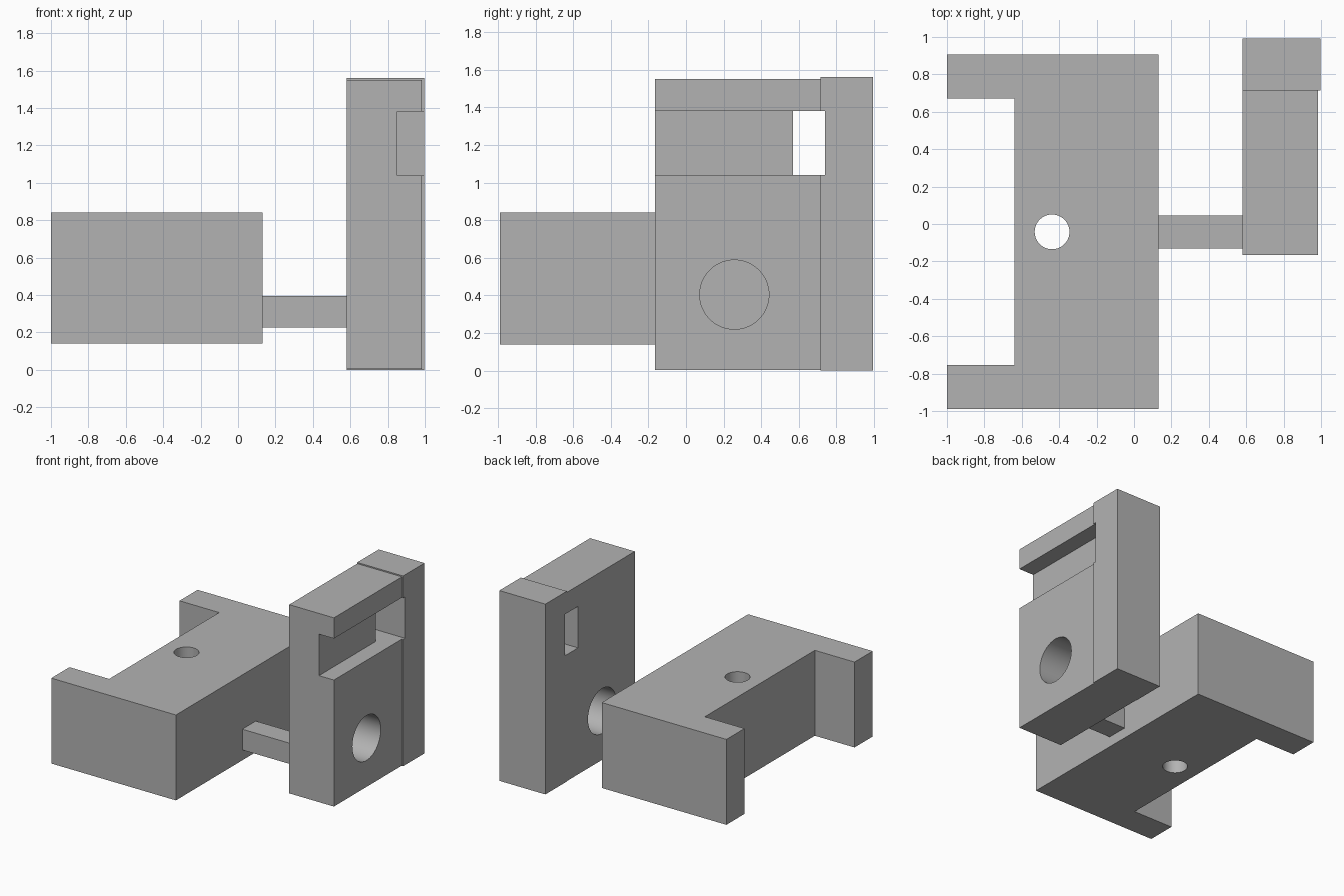
import bpy, bmesh, math
from mathutils import Matrix

cube = bpy.data.objects.get("Cube")
if cube:
    bpy.data.objects.remove(cube, do_unlink=True)

grey = bpy.data.materials.new("plain grey")
grey.use_nodes = True
COLOUR = (0.45, 0.45, 0.45, 1)
grey.diffuse_color = COLOUR
grey.node_tree.nodes["Principled BSDF"].inputs["Base Color"].default_value = COLOUR


def add_object(name, bm):
    bmesh.ops.recalc_face_normals(bm, faces=bm.faces)
    mesh = bpy.data.meshes.new(name)
    bm.to_mesh(mesh)
    bm.free()
    mesh.materials.append(grey)
    obj = bpy.data.objects.new(name, mesh)
    bpy.context.collection.objects.link(obj)
    return obj


def prism(name, outline, bottom, top):
    """Extrude a plan outline upwards."""
    bm = bmesh.new()
    face = bm.faces.new([bm.verts.new((x, y, bottom)) for x, y in outline])
    new = bmesh.ops.extrude_face_region(bm, geom=[face])["geom"]
    verts = [v for v in new if isinstance(v, bmesh.types.BMVert)]
    bmesh.ops.translate(bm, verts=verts, vec=(0, 0, top - bottom))
    return add_object(name, bm)


def box(name, x, y, z):
    outline = [(x[0], y[0]), (x[1], y[0]), (x[1], y[1]), (x[0], y[1])]
    return prism(name, outline, *z)


def cylinder(name, centre, radius, depth, axis):
    bm = bmesh.new()
    turn = Matrix.Rotation(math.pi / 2, 4, "Y") if axis == "X" else Matrix()
    bmesh.ops.create_cone(bm, cap_ends=True, segments=64, radius1=radius,
                          radius2=radius, depth=depth,
                          matrix=Matrix.Translation(centre) @ turn)
    return add_object(name, bm)


def cut(target, cutters):
    bpy.context.view_layer.objects.active = target
    for cutter in cutters:
        cutter.hide_render = True
        mod = target.modifiers.new(cutter.name, "BOOLEAN")
        mod.operation = "DIFFERENCE"
        mod.solver = "EXACT"
        mod.object = cutter
        bpy.ops.object.modifier_apply(modifier=mod.name)


# Clamp block: C-shaped in plan with a vertical bolt hole
block = prism("clamp_block", [
    (-1, -0.99), (0.13, -0.99), (0.13, 0.905), (-1, 0.905),
    (-1, 0.67), (-0.64, 0.67), (-0.64, -0.755), (-1, -0.755)], 0.14, 0.84)

# Arm joining block and upright plate
box("connecting_arm", (0.13, 0.58), (-0.13, 0.045), (0.225, 0.395))

# Upright plate and its slightly larger rear post
plate = box("upright_plate", (0.58, 0.985), (-0.165, 0.715), (0.003, 1.55))
post = box("rear_post", (0.58, 0.997), (0.715, 0.993), (0, 1.56))

# Cutters: bolt hole, round port, outer groove and window
bolt_hole = cylinder("bolt_hole_cutter", (-0.438, -0.042, 0.5), 0.093, 2, "Z")
port = cylinder("port_cutter", (0.78, 0.257, 0.404), 0.184, 1, "X")
groove = box("groove_cutter", (0.85, 1.2), (-0.4, 0.74), (1.04, 1.38))
window = box("window_cutter", (0.4, 1.1), (0.57, 0.74), (1.04, 1.38))

cut(block, [bolt_hole])
cut(plate, [port, groove, window])
cut(post, [groove, window])
for cutter in (bolt_hole, port, groove, window):
    bpy.data.objects.remove(cutter, do_unlink=True)

# Smooth hole walls, sharp edges elsewhere
bpy.ops.object.select_all(action="DESELECT")
for part in (block, plate):
    part.select_set(True)
bpy.context.view_layer.objects.active = block
bpy.ops.object.shade_smooth_by_angle(angle=math.radians(30))
